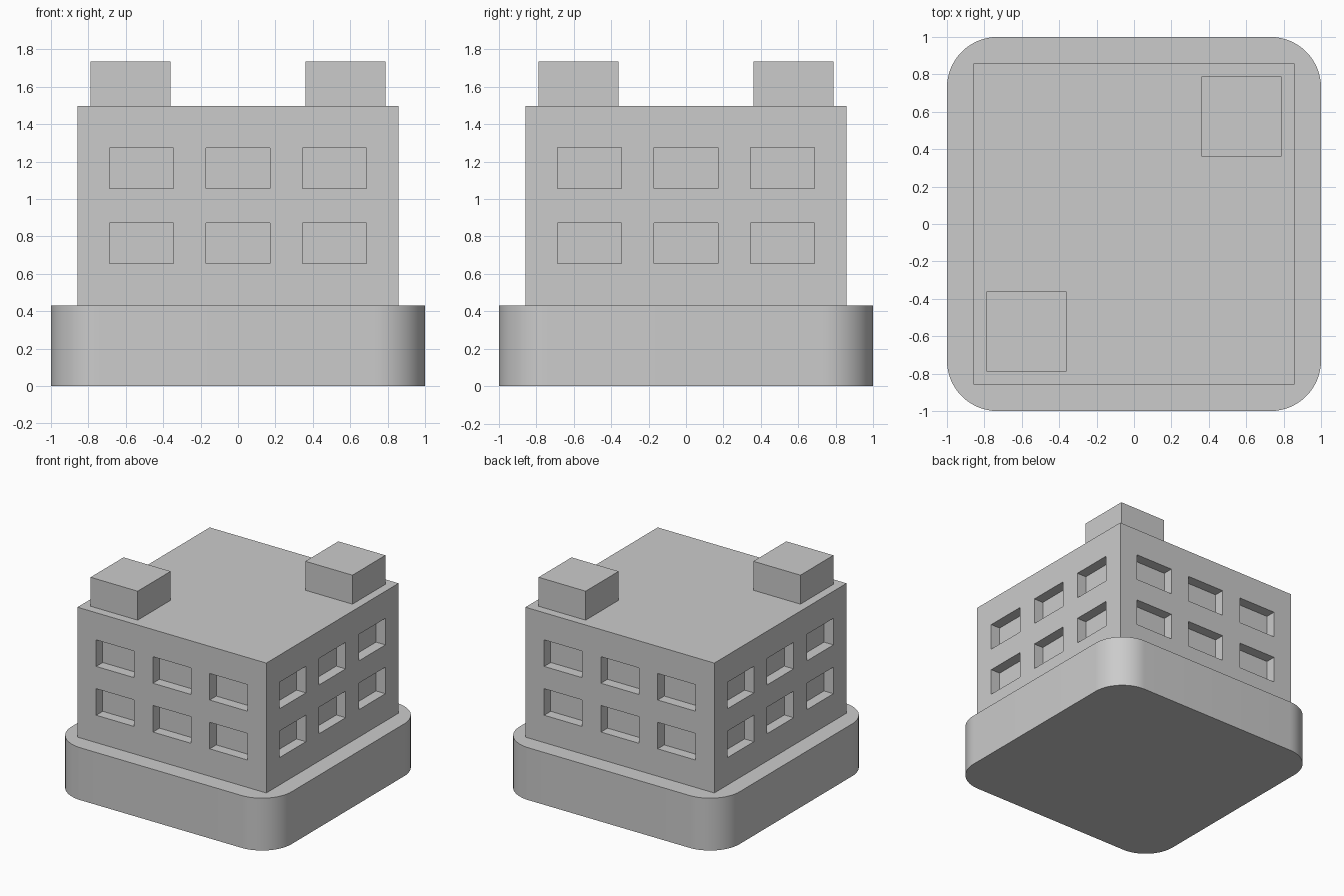
import bpy
import bmesh
import math
from mathutils import Vector

if "Cube" in bpy.data.objects:
    bpy.data.objects.remove(bpy.data.objects["Cube"], do_unlink=True)

# Single plain grey
GREY = (0.6, 0.6, 0.6, 1.0)
grey = bpy.data.materials.new("plain_grey")
grey.use_nodes = True
grey.diffuse_color = GREY
grey.node_tree.nodes["Principled BSDF"].inputs["Base Color"].default_value = GREY

BASE_TOP, ROOF, TOWER_TOP = 0.43, 1.497, 1.735
WALL = 0.858
WINDOW_DEPTH = 0.085


def box(bm, low, high):
    """Add an axis-aligned box between two corners."""
    low, high = Vector(low), Vector(high)
    verts = bmesh.ops.create_cube(bm, size=1)["verts"]
    bmesh.ops.scale(bm, vec=high - low, verts=verts)
    bmesh.ops.translate(bm, vec=(low + high) / 2, verts=verts)


def finish(bm, name):
    mesh = bpy.data.meshes.new(name)
    bm.to_mesh(mesh)
    bm.free()
    mesh.materials.append(grey)
    obj = bpy.data.objects.new(name, mesh)
    bpy.context.collection.objects.link(obj)
    return obj


# Base slab with rounded vertical corners
bm = bmesh.new()
box(bm, (-1, -1, 0), (1, 1, BASE_TOP))
corners = [e for e in bm.edges if abs(e.verts[0].co.z - e.verts[1].co.z) > 0.1]
bmesh.ops.bevel(bm, geom=corners, offset=0.27, segments=16, profile=0.5, affect='EDGES')
base = finish(bm, "base_slab")
bpy.context.view_layer.objects.active = base
base.select_set(True)
bpy.ops.object.shade_smooth_by_angle(angle=math.radians(30))
base.select_set(False)

# Building block, its walls divided along the window edges
columns = [(-0.688, -0.344), (-0.172, 0.172), (0.344, 0.688)]
rows = [(0.655, 0.873), (1.056, 1.274)]
bm = bmesh.new()
box(bm, (-WALL, -WALL, BASE_TOP), (WALL, WALL, ROOF))
for axis, spans in enumerate((columns, columns, rows)):
    direction = Vector((0, 0, 0))
    direction[axis] = 1
    for span in spans:
        for edge in span:
            bmesh.ops.bisect_plane(bm, geom=bm.verts[:] + bm.edges[:] + bm.faces[:],
                                   plane_co=direction * edge, plane_no=direction)


def inside(value, spans):
    return any(a < value < b for a, b in spans)


# Recessed windows on all four walls
bm.normal_update()
windows = []
for face in bm.faces:
    c = face.calc_center_median()
    across = c.y if abs(face.normal.x) > 0.5 else c.x
    if abs(face.normal.z) < 0.5 and inside(across, columns) and inside(c.z, rows):
        windows.append(face)
bmesh.ops.inset_individual(bm, faces=windows, thickness=0, depth=-WINDOW_DEPTH)
finish(bm, "building_walls")

# Two roof boxes on opposite corners
for side, name in ((-1, "roof_box_front"), (1, "roof_box_back")):
    near, far = sorted((side * 0.36, side * 0.788))
    bm = bmesh.new()
    box(bm, (near, near, ROOF), (far, far, TOWER_TOP))
    finish(bm, name)
